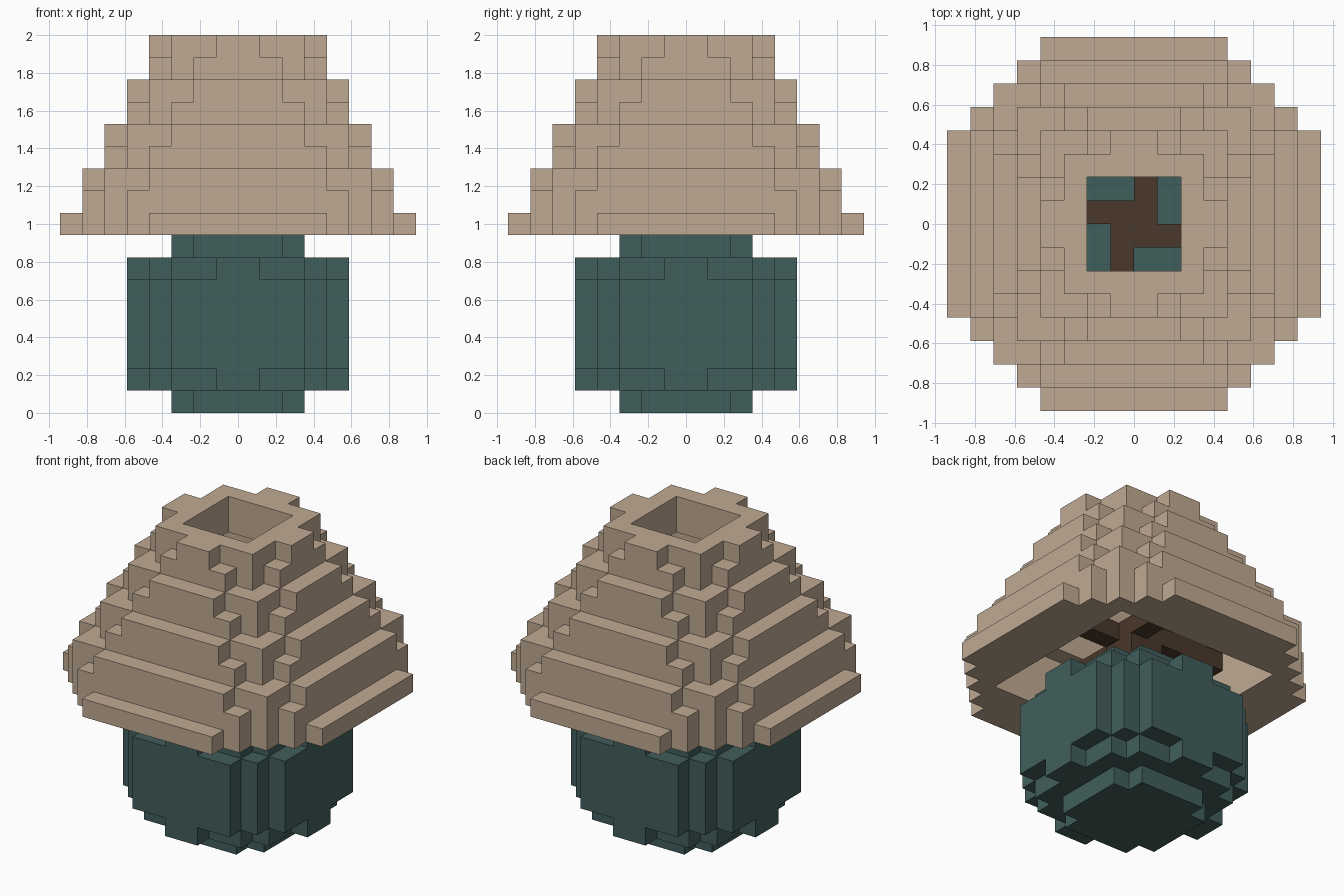
import bpy
import bmesh
from mathutils import Vector

if "Cube" in bpy.data.objects:
    bpy.data.objects.remove(bpy.data.objects["Cube"], do_unlink=True)

UNIT = 2 / 17  # size of one block


def make_material(name, color):
    mat = bpy.data.materials.new(name)
    mat.use_nodes = True
    mat.diffuse_color = (*color, 1)
    mat.node_tree.nodes["Principled BSDF"].inputs["Base Color"].default_value = (*color, 1)
    return mat


def box(x0, x1, y0, y1, z0, z1):
    return {(x, y, z) for x in range(x0, x1) for y in range(y0, y1) for z in range(z0, z1)}


def cross(length, width, z0, z1):
    """Two centred bars crossing at right angles; a square when length == width."""
    return (box(-length, length, -width, width, z0, z1)
            | box(-width, width, -length, length, z0, z1))


def build_blocks(name, cells, mat):
    """Skin a set of block cells with only its outer faces, merged into large flats."""
    bm = bmesh.new()
    for cell in cells:
        for axis in range(3):
            for side in (0, 1):
                near = list(cell)
                near[axis] += 2 * side - 1
                if tuple(near) in cells:
                    continue
                u, v = Vector((0, 0, 0)), Vector((0, 0, 0))
                u[(axis + 1) % 3] = 1
                v[(axis + 2) % 3] = 1
                p = Vector(cell)
                p[axis] += side
                quad = [p, p + u, p + u + v, p + v]
                if not side:
                    quad.reverse()
                bm.faces.new([bm.verts.new(q * UNIT) for q in quad])
    bmesh.ops.remove_doubles(bm, verts=bm.verts, dist=UNIT / 100)
    bmesh.ops.dissolve_limit(bm, angle_limit=0.01, verts=bm.verts, edges=bm.edges)
    mesh = bpy.data.meshes.new(name)
    bm.to_mesh(mesh)
    bm.free()
    mesh.materials.append(mat)
    obj = bpy.data.objects.new(name, mesh)
    bpy.context.collection.objects.link(obj)
    return obj


tan = make_material("tan fabric", (0.527, 0.402, 0.292))
teal = make_material("teal ceramic", (0.051, 0.112, 0.107))
brown = make_material("dark brown wood", (0.069, 0.040, 0.024))

# Rounded base: narrow foot and neck, chamfered rims, wide body
base = cross(3, 2, 0, 8) | cross(4, 3, 1, 7) | cross(5, 1, 1, 7)
base |= cross(4, 4, 2, 6) | cross(5, 3, 2, 6)
build_blocks("lamp_base", base, teal)

# Hollow stepped shade: a brim, then tiers two blocks tall that shrink upward
shade = cross(8, 4, 8, 9) | cross(7, 5, 8, 9) | cross(6, 6, 8, 9)
shade -= cross(5, 5, 8, 9)
for tier in range(4):
    z = 9 + 2 * tier
    core = 6 - tier
    shade |= cross(core, core, z, z + 2)
    shade |= cross(core + 1, core - 1, z, z + 1)
    shade |= cross(core + 1, core - 2, z + 1, z + 2)
    shade -= cross(core - 1, core - 1, z, z + 2)
build_blocks("lamp_shade", shade, tan)

# Post with four pinwheel arms reaching the inside of the shade
post = box(-1, 1, -1, 1, 8, 11)
post |= box(0, 1, 1, 5, 10, 11) | box(-1, 0, -5, -1, 10, 11)
post |= box(-5, -1, 0, 1, 10, 11) | box(1, 5, -1, 0, 10, 11)
build_blocks("lamp_post", post, brown)
